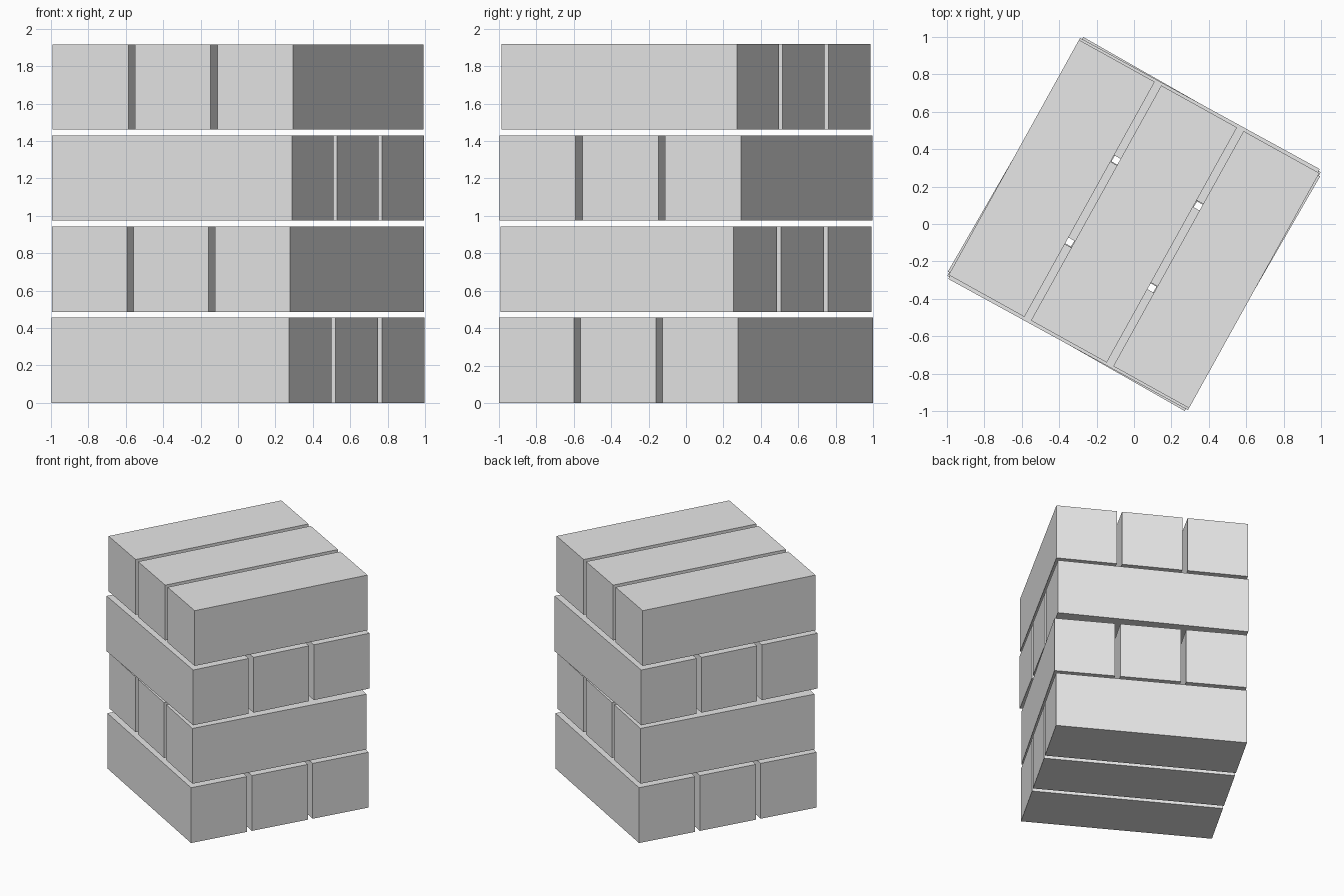
import bpy
from math import radians, cos, sin

default = bpy.data.objects.get("Cube")
if default:
    bpy.data.objects.remove(default, do_unlink=True)

# Plain grey finish
grey = bpy.data.materials.new("light_grey")
grey.use_nodes = True
colour = (0.8, 0.8, 0.8, 1)
grey.diffuse_color = colour
grey.node_tree.nodes["Principled BSDF"].inputs["Base Color"].default_value = colour

WIDTH, HEIGHT = 0.463, 0.456
SPACING, PITCH = 0.503, 0.487


def add_block(name, length, angle, offset, base):
    """One rectangular block, shifted sideways from the stack's axis."""
    location = (-sin(angle) * offset, cos(angle) * offset, base + HEIGHT / 2)
    bpy.ops.mesh.primitive_cube_add(size=1, location=location, rotation=(0, 0, angle))
    block = bpy.context.object
    block.name = name
    block.scale = (length, WIDTH, HEIGHT)
    block.data.materials.append(grey)


# Four crossed layers of three blocks, each layer turned slightly: (length, angle)
layers = [(1.461, -29.65), (1.437, 60), (1.461, -28.7), (1.437, 61)]
for level, (length, degrees) in enumerate(layers):
    for column in range(3):
        add_block(f"layer_{level + 1}_block_{column + 1}", length,
                  radians(degrees), (column - 1) * SPACING, level * PITCH)
